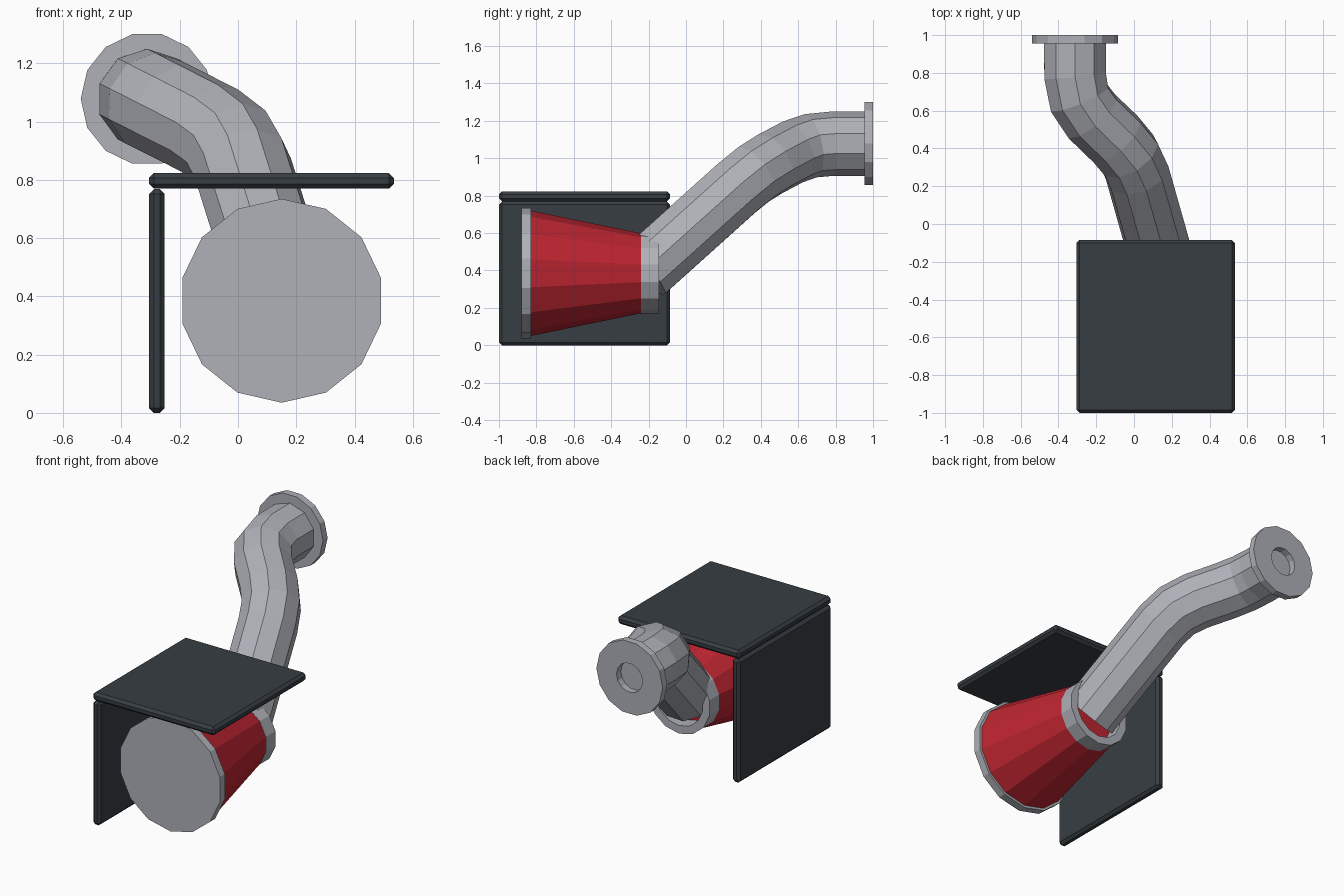
import bpy, bmesh, math
from mathutils import Vector

if "Cube" in bpy.data.objects:
    bpy.data.objects.remove(bpy.data.objects["Cube"])


def material(name, rgb):
    m = bpy.data.materials.new(name)
    m.diffuse_color = (*rgb, 1)
    m.use_nodes = True
    m.node_tree.nodes["Principled BSDF"].inputs["Base Color"].default_value = m.diffuse_color
    return m


GREY = material("light grey metal", (0.43, 0.44, 0.48))
RED = material("red paint", (0.51, 0.018, 0.03))
DARK = material("dark slate", (0.038, 0.048, 0.057))


def finish(name, bm, mat):
    bmesh.ops.recalc_face_normals(bm, faces=bm.faces)
    mesh = bpy.data.meshes.new(name)
    bm.to_mesh(mesh)
    bm.free()
    mesh.materials.append(mat)
    obj = bpy.data.objects.new(name, mesh)
    bpy.context.collection.objects.link(obj)
    return obj


def bridge(bm, a, b):
    n = len(a)
    for i in range(n):
        bm.faces.new((a[i], a[(i + 1) % n], b[(i + 1) % n], b[i]))


def lathe(name, x, z, profile, mat, start=0.0, closed=False, sides=14):
    """Revolve (radius, y) points around an axis along y; closed gives a hollow ring."""
    bm = bmesh.new()
    rings = []
    for r, y in profile:
        angles = [start + math.tau * i / sides for i in range(sides)]
        rings.append([bm.verts.new((x + r * math.sin(a), y, z + r * math.cos(a))) for a in angles])
    for a, b in zip(rings, rings[1:]):
        bridge(bm, a, b)
    if closed:
        bridge(bm, rings[-1], rings[0])
    else:
        bm.faces.new(rings[0])
        bm.faces.new(rings[-1])
    return finish(name, bm, mat)


def panel(name, lo, hi):
    bm = bmesh.new()
    bmesh.ops.create_cube(bm, size=1)
    for v in bm.verts:
        v.co = [lo[i] if v.co[i] < 0 else hi[i] for i in range(3)]
    bmesh.ops.bevel(bm, geom=bm.edges[:], offset=0.016, segments=1, affect='EDGES')
    return finish(name, bm, DARK)


# Chamfered cover panels
panel("top_panel", (-0.305, -1.0, 0.77), (0.535, -0.085, 0.823))
panel("side_panel", (-0.305, -1.0, 0.0), (-0.252, -0.085, 0.768))

# Tapered body with front cap and hollow rear collar
CX, CZ = 0.15, 0.385
lathe("front_cap", CX, CZ, [(0.35, -0.88), (0.35, -0.83)], GREY)
lathe("tapered_body", CX, CZ, [(0.335, -0.83), (0.213, -0.237)], RED)
lathe("rear_collar", CX, CZ,
      [(0.215, -0.24), (0.215, -0.145), (0.165, -0.145), (0.165, -0.24)], GREY, closed=True)

# End flange with a central hole
EX, EZ = -0.312, 1.078
lathe("end_flange", EX, EZ, [(0.228, 0.955), (0.228, 1.0), (0.09, 1.0), (0.09, 0.955)],
      GREY, start=math.pi / 14, closed=True)


# Bent pipe: straight runs joined by rounded corners
def pipe(name, corners, radius, sides, rounding):
    pts = [Vector(c) for c in corners]
    path = [pts[0]]
    for a, c, b in zip(pts, pts[1:], pts[2:]):
        p = c + (a - c).normalized() * rounding
        q = c + (b - c).normalized() * rounding
        for t in (0, 0.5, 1):
            path.append(p * (1 - t) ** 2 + c * 2 * t * (1 - t) + q * t * t)
    path.append(pts[-1])
    path.reverse()  # carry the section back from the flange end
    bm = bmesh.new()
    rings, up = [], Vector((0, 0, 1))
    last = (path[1] - path[0]).normalized()
    for i, p in enumerate(path):
        before = (p - path[i - 1]).normalized() if i else last
        after = (path[i + 1] - p).normalized() if i < len(path) - 1 else before
        d = (before + after).normalized()
        up = last.rotation_difference(d) @ up
        last = d
        side = d.cross(up)
        rings.append([bm.verts.new(p + radius * (up * math.cos(k * math.tau / sides)
                                                 + side * math.sin(k * math.tau / sides)))
                      for k in range(sides)])
    for a, b in zip(rings, rings[1:]):
        bridge(bm, a, b)
    bm.faces.new(rings[0])
    bm.faces.new(rings[-1])
    return finish(name, bm, GREY)


pipe("bent_pipe", [(0.157, -0.225, 0.395), (-0.01, 0.365, 0.925), (EX, 0.655, EZ), (EX, 0.957, EZ)],
     0.172, 10, 0.13)
